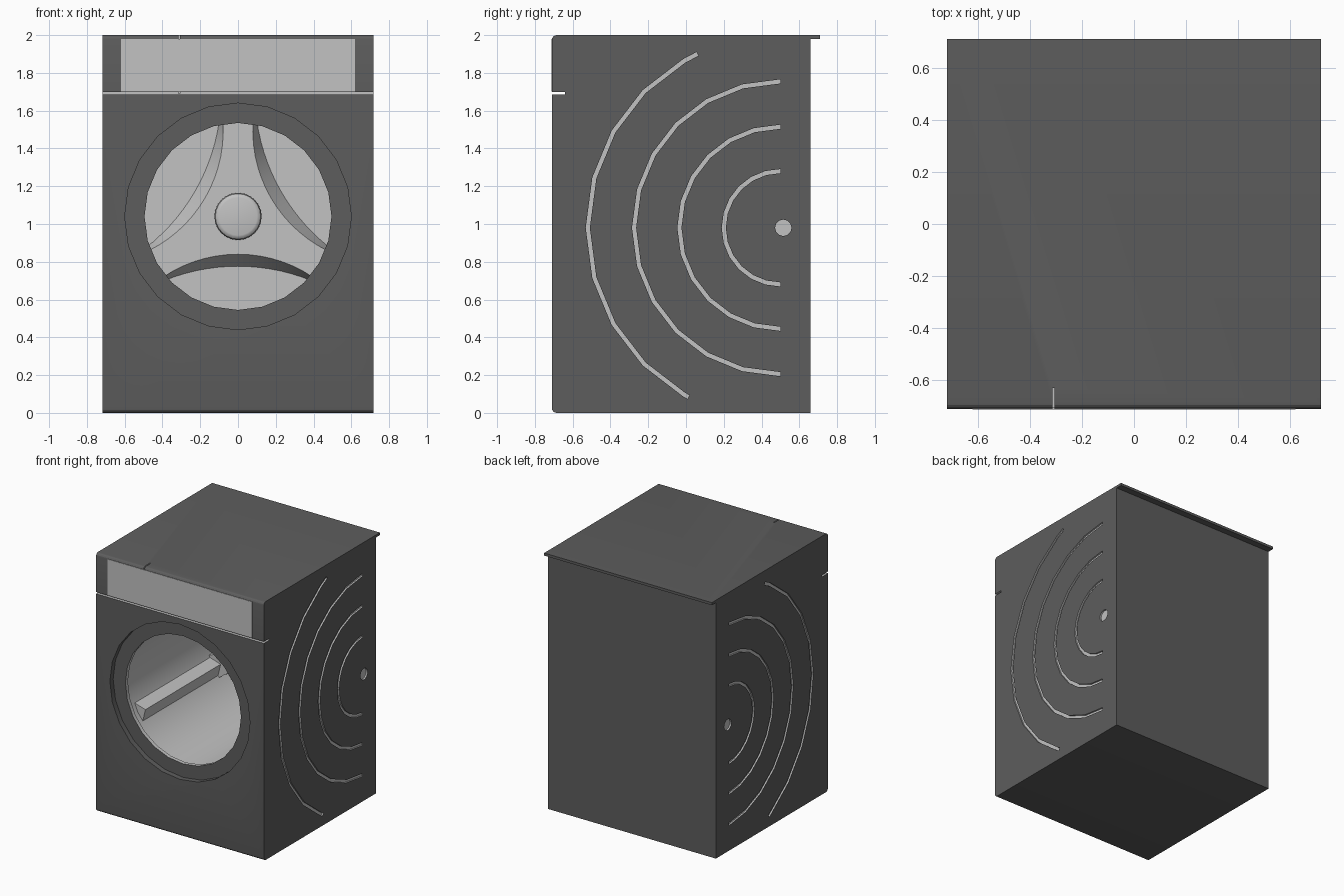
import bpy, bmesh, math
from mathutils import Matrix, Vector

cube = bpy.data.objects.get("Cube")
if cube:
    bpy.data.objects.remove(cube, do_unlink=True)


def make_material(name, value):
    m = bpy.data.materials.new(name)
    m.use_nodes = True
    m.diffuse_color = (value, value, value, 1)
    m.node_tree.nodes["Principled BSDF"].inputs["Base Color"].default_value = (value, value, value, 1)
    return m


dark = make_material("dark_grey", 0.11)
light = make_material("light_grey", 0.54)
CZ = 1.04          # height of the drum axis
DRUM_R = 0.57
DRUM_BACK = 0.5


def finish(name, bm, mat):
    bmesh.ops.recalc_face_normals(bm, faces=bm.faces)
    me = bpy.data.meshes.new(name)
    bm.to_mesh(me)
    bm.free()
    me.materials.append(mat)
    ob = bpy.data.objects.new(name, me)
    bpy.context.collection.objects.link(ob)
    return ob


def loft(bm, loops, caps=True, closed=False):
    """Join equal-length point loops with quads."""
    rows = [[bm.verts.new(p) for p in loop] for loop in loops]
    n = len(rows[0])
    pairs = list(zip(rows, rows[1:])) + ([(rows[-1], rows[0])] if closed else [])
    for a, b in pairs:
        for i in range(n):
            j = (i + 1) % n
            bm.faces.new((a[i], a[j], b[j], b[i]))
    if caps:
        bm.faces.new(rows[0])
        bm.faces.new(rows[-1])


def circle(r, y, n=24):
    return [(r * math.sin(2 * math.pi * i / n), y, CZ + r * math.cos(2 * math.pi * i / n))
            for i in range(n)]


def lathe(name, profile, mat):
    bm = bmesh.new()
    loft(bm, [circle(r, y) for r, y in profile])
    return finish(name, bm, mat)


def box(name, lo, hi, mat):
    bm = bmesh.new()
    loft(bm, [[(lo[0], lo[1], z), (hi[0], lo[1], z), (hi[0], hi[1], z), (lo[0], hi[1], z)]
              for z in (lo[2], hi[2])])
    return finish(name, bm, mat)


def smooth(ob, angle):
    bpy.ops.object.select_all(action='DESELECT')
    ob.select_set(True)
    bpy.context.view_layer.objects.active = ob
    bpy.ops.object.shade_smooth_by_angle(angle=math.radians(angle))


def cut(ob, cutter):
    cutter.hide_render = True
    mod = ob.modifiers.new("cut", 'BOOLEAN')
    mod.operation = 'DIFFERENCE'
    mod.solver = 'EXACT'
    mod.material_mode = 'TRANSFER'
    mod.object = cutter
    bpy.context.view_layer.objects.active = ob
    bpy.ops.object.modifier_apply(modifier=mod.name)
    bpy.data.objects.remove(cutter, do_unlink=True)


# Cabinet: side profile with rounded front corners and a lip at the top back
R = 0.025
profile = [(0.66, 0), (0.66, 1.98), (0.71, 1.98), (0.71, 2.0)]
for cz, start in ((2.0 - R, 90), (R, 180)):
    for i in range(5):
        a = math.radians(start + 22.5 * i)
        profile.append((-0.71 + R + R * math.cos(a), cz + R * math.sin(a)))
bm = bmesh.new()
loft(bm, [[(x, y, z) for y, z in profile] for x in (-0.718, 0.718)])
cabinet = finish("cabinet", bm, dark)

# Door recess, then the drum cavity behind a narrower mouth
cut(cabinet, lathe("recess_cutter", [(0.6, -0.8), (0.6, -0.67)], dark))
cut(cabinet, lathe("drum_cutter", [(0.495, -0.75), (0.495, -0.64), (DRUM_R, -0.6),
                                   (DRUM_R, DRUM_BACK)], light))

# Seam under the control panel and the narrow slot above it
cut(cabinet, box("seam_cutter", (-0.9, -0.8, 1.685), (0.9, -0.64, 1.698), light))
cut(cabinet, box("slot_cutter", (-0.314, -0.8, 1.69), (-0.306, -0.63, 2.1), light))

# Side grooves: concentric faceted arcs and a round dimple, on both sides
GY, GZ, HALF, DEPTH = 0.5, 0.98, 0.011, 0.012
bm = bmesh.new()
for side in (-1, 1):
    x_in, x_out = side * (0.718 - DEPTH), side * 0.75
    for r, a0, a1 in ((0.30, 90, 270), (0.535, 90, 270), (0.775, 90, 270), (1.02, 115.5, 241.5)):
        angles = [a0] + [a for a in range(105, 256, 15) if a0 < a < a1] + [a1]
        loops = []
        for a in angles:
            c, s = math.cos(math.radians(a)), math.sin(math.radians(a))
            loops.append([(x, GY + q * c, GZ + q * s) for x, q in
                          ((x_in, r - HALF), (x_in, r + HALF), (x_out, r + HALF), (x_out, r - HALF))])
        loft(bm, loops)
    loft(bm, [[(x, 0.515 + 0.043 * math.cos(i * math.pi / 12), GZ + 0.043 * math.sin(i * math.pi / 12))
               for i in range(24)] for x in (x_in, x_out)])
cut(cabinet, finish("groove_cutter", bm, light))
smooth(cabinet, 20)

# Control panel plate
box("control_panel", (-0.62, -0.712, 1.702), (0.62, -0.705, 1.98), light)


# Three-armed support on the drum back, with concave sloping flanks
def star(dist, rad, y, reach=0.46, n=16):
    pts = []
    for k in range(3):
        a = math.radians(270 + 120 * k)
        out, tan = (math.cos(a), math.sin(a)), (-math.sin(a), math.cos(a))
        for i in range(n + 1):
            t = reach * (2 * i / n - 1)
            d = dist + rad - math.sqrt(rad * rad - t * t)
            pts.append((out[0] * d + tan[0] * t, y, CZ + out[1] * d + tan[1] * t))
    return pts


bm = bmesh.new()
loft(bm, [star(0.27, 1.09, DRUM_BACK + 0.01), star(0.20, 0.71, 0.40)])
smooth(finish("drum_support", bm, light), 25)

# Hub with a rounded rim
hub = lathe("drum_hub", [(0.125, 0.42), (0.125, 0.37), (0.12, 0.352), (0.11, 0.343), (0.1, 0.34)], light)
smooth(hub, 32)

# Three triangular lifter ribs along the drum wall
for k, name in enumerate(("top", "right", "left")):
    a = math.radians(90 + 120 * k)
    out, tan = Vector((math.cos(a), 0, math.sin(a))), Vector((-math.sin(a), 0, math.cos(a)))
    bm = bmesh.new()
    loft(bm, [[out * d + tan * t + Vector((0, y, CZ)) for d, t in
               ((0.58, -0.09), (0.495, 0), (0.58, 0.09))] for y in (-0.52, DRUM_BACK)])
    finish("drum_rib_" + name, bm, light)
